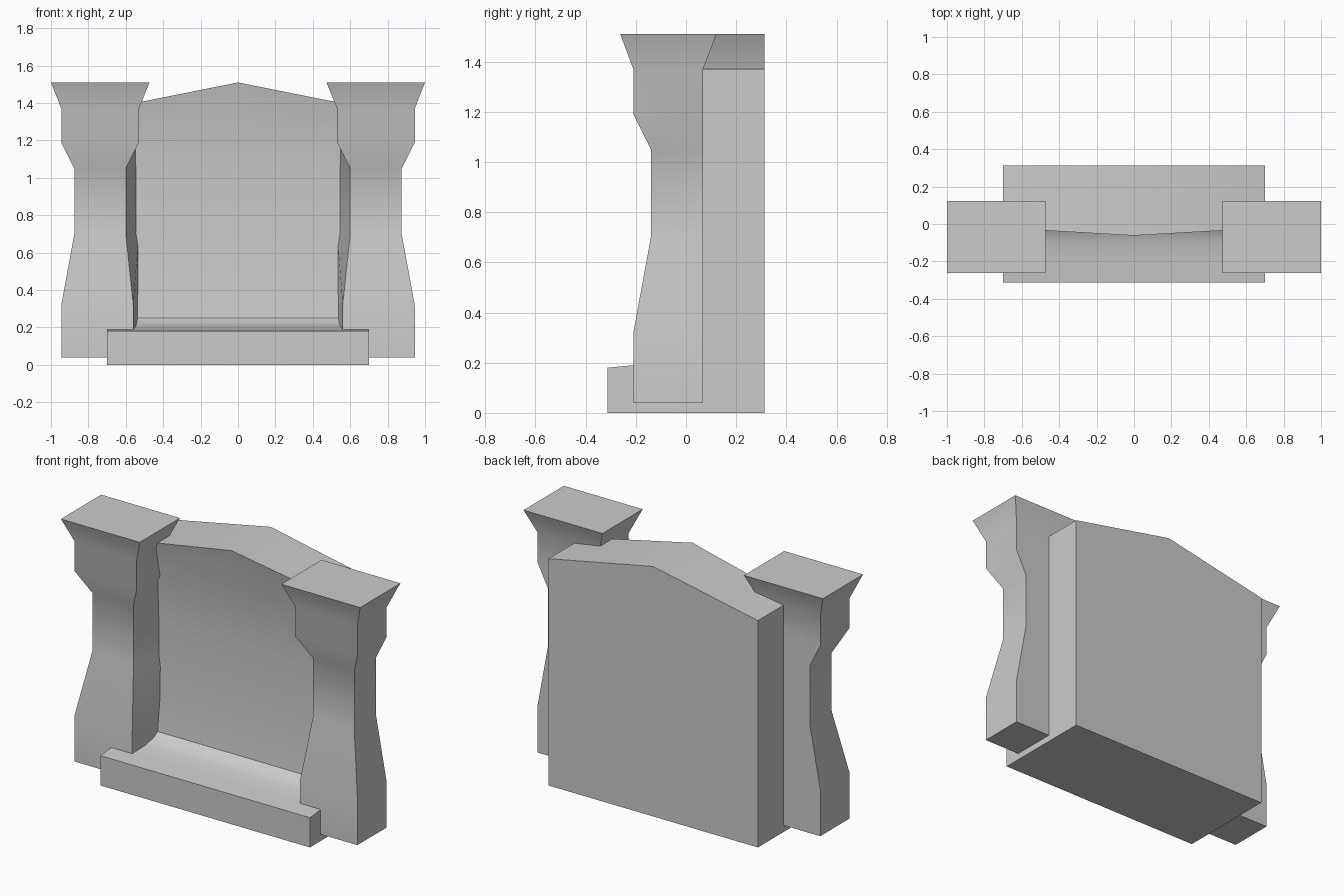
import bpy
import bmesh
import math

cube = bpy.data.objects.get("Cube")
if cube:
    bpy.data.objects.remove(cube, do_unlink=True)

stone = bpy.data.materials.new("grey stone")
stone.use_nodes = True
GREY = (0.6, 0.6, 0.6, 1)
stone.diffuse_color = GREY
stone.node_tree.nodes["Principled BSDF"].inputs["Base Color"].default_value = GREY


def loft(name, rings, angle):
    """Skin a list of equal closed rings and cap both ends."""
    bm = bmesh.new()
    loops = [[bm.verts.new(p) for p in ring] for ring in rings]
    for a, b in zip(loops, loops[1:]):
        for i in range(len(a)):
            j = (i + 1) % len(a)
            bm.faces.new((a[i], a[j], b[j], b[i]))
    bm.faces.new(loops[0])
    bm.faces.new(loops[-1])
    bmesh.ops.recalc_face_normals(bm, faces=bm.faces)
    mesh = bpy.data.meshes.new(name)
    bm.to_mesh(mesh)
    bm.free()
    mesh.materials.append(stone)
    obj = bpy.data.objects.new(name, mesh)
    bpy.context.collection.objects.link(obj)
    bpy.ops.object.select_all(action='DESELECT')
    obj.select_set(True)
    bpy.context.view_layer.objects.active = obj
    bpy.ops.object.shade_smooth_by_angle(angle=math.radians(angle))
    return obj


# Headstone: side profile with foot, hollow face and gabled top
def slab_ring(x):
    top = 1.51 - 0.2 * abs(x)
    lip = -0.062 + 0.057 * abs(x)
    profile = [(0.313, 0), (-0.313, 0), (-0.313, 0.18), (-0.21, 0.19),
               (-0.1, 0.203), (-0.03, 0.225), (0, 0.25), (0.02, 0.45),
               (0.025, 0.85), (0.015, 1.18), (lip, top), (0.313, top)]
    return [(x, y, z) for y, z in profile]


loft("headstone", [slab_ring(x) for x in (-0.7, 0, 0.7)], 40)


# Pillars: waisted shaft with a flared cap
# height, outer x, front inner x, back inner x, front y, back y
SECTIONS = [(0.04, 0.945, 0.56, 0.53, -0.21, 0.068),
            (0.32, 0.945, 0.56, 0.53, -0.21, 0.068),
            (0.70, 0.875, 0.60, 0.53, -0.14, 0.068),
            (1.05, 0.875, 0.60, 0.53, -0.14, 0.068),
            (1.19, 0.945, 0.53, 0.53, -0.21, 0.068),
            (1.37, 0.945, 0.53, 0.53, -0.21, 0.068),
            (1.51, 1.0, 0.473, 0.473, -0.262, 0.122)]

for side, name in ((1, "left_pillar"), (-1, "right_pillar")):
    loft(name, [[(side * out, front, z), (side * inner, front, z),
                 (side * back_in, back, z), (side * out, back, z)]
                for z, out, inner, back_in, front, back in SECTIONS], 32)
